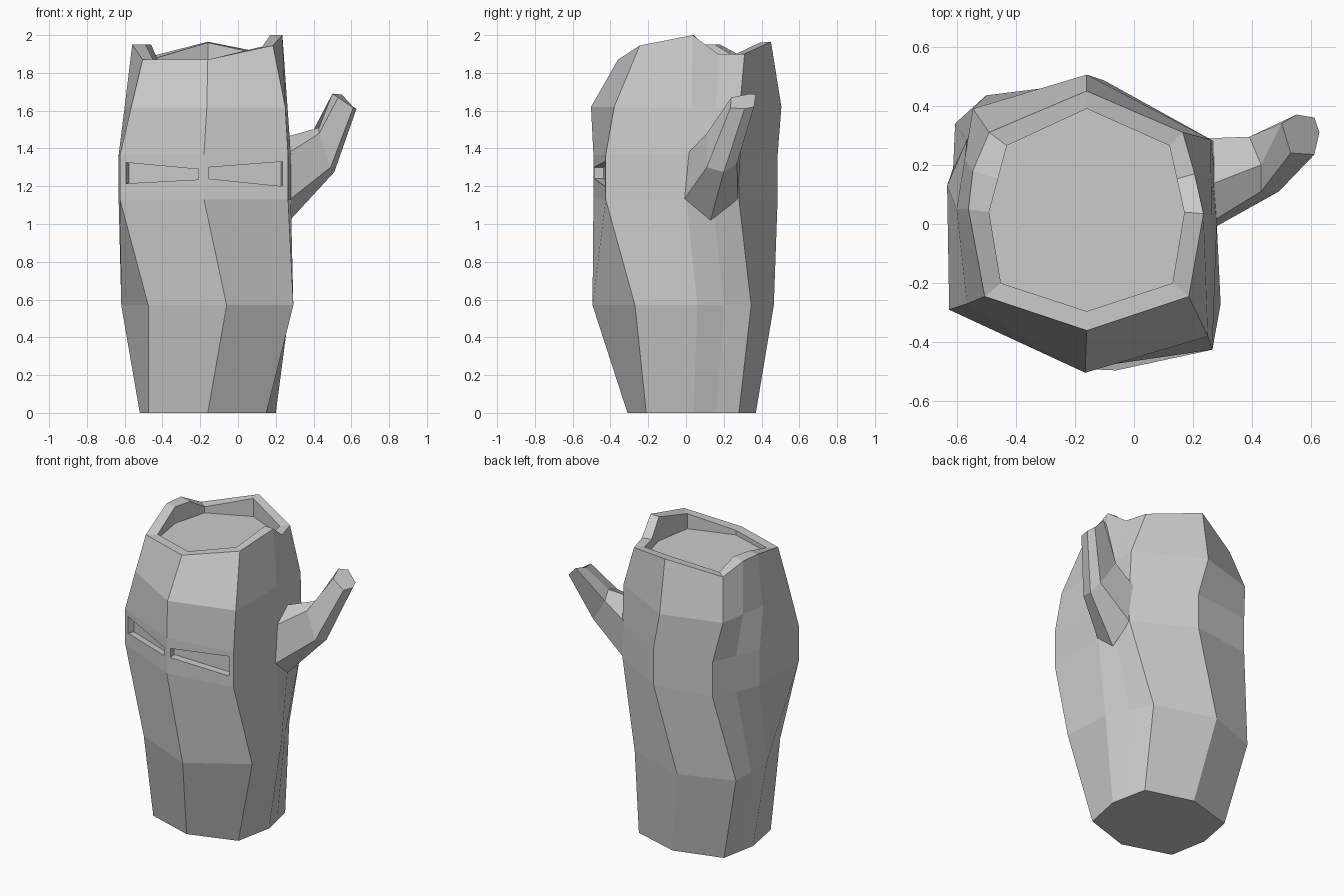
import bpy, bmesh
from mathutils import Vector

cube = bpy.data.objects.get("Cube")
if cube:
    bpy.data.objects.remove(cube, do_unlink=True)

grey = bpy.data.materials.new("plain grey")
grey.use_nodes = True
GREY = (0.6, 0.6, 0.6, 1)
grey.diffuse_color = GREY
grey.node_tree.nodes["Principled BSDF"].inputs["Base Color"].default_value = GREY


def finish(bm, name):
    bmesh.ops.recalc_face_normals(bm, faces=bm.faces)
    mesh = bpy.data.meshes.new(name)
    bm.to_mesh(mesh)
    bm.free()
    mesh.materials.append(grey)
    obj = bpy.data.objects.new(name, mesh)
    bpy.context.collection.objects.link(obj)
    return obj


def loft(bm, rings):
    """Skin a list of equal-length point rings, returning the vertex rings."""
    rows = [[bm.verts.new(p) for p in ring] for ring in rings]
    for a, b in zip(rows, rows[1:]):
        n = len(a)
        for i in range(n):
            bm.faces.new((a[i], a[(i + 1) % n], b[(i + 1) % n], b[i]))
    return rows


def with_middles(points):
    """Add a point halfway along the rear part of each flank."""
    f, fr, r, br, b, bl, l, fl = [Vector(p) for p in points]
    return [f, fr, r, (r + br) / 2, br, b, bl, (l + bl) / 2, l, fl]


def level(z, *xy):
    return with_middles([(x, y, z) for x, y in xy])


def cut_slit(bm, low, high, i, x0, x1, z0, z1, depth):
    """Replace trunk panel i with a frame around a sunken tapered slit."""
    j = (i + 1) % len(low)
    outer = [low[i], low[j], high[j], high[i]]
    bm.faces.remove(next(f for f in outer[0].link_faces if set(f.verts) == set(outer)))
    a, b = low[i].co, low[j].co
    inward = (b - a).cross(Vector((0, 0, 1))).normalized() * -depth

    def at(x, z):
        p = a.lerp(b, (x - a.x) / (b.x - a.x))
        return Vector((p.x, p.y, z))
    edge = [at(x0, z0[0]), at(x1, z1[0]), at(x1, z1[1]), at(x0, z0[1])]
    inner = [bm.verts.new(p) for p in edge]
    floor = [bm.verts.new(p + inward) for p in edge]
    for p, q in ((outer, inner), (inner, floor)):
        for k in range(4):
            m = (k + 1) % 4
            bm.faces.new((p[k], p[m], q[m], q[k]))
    bm.faces.new(floor)


# Trunk: twisted eight-sided levels, listed counter-clockwise from the front
BELLY = ((-.18, -.49), (.265, -.425), (.28, 0), (.27, .28),
         (-.1, .485), (-.5, .435), (-.632, .13), (-.625, -.29))
rim = with_middles([(-.16, -.36, 1.87), (.185, -.245, 1.945), (.235, .035, 2),
                    (.165, .31, 1.9), (-.16, .45, 1.965), (-.49, .31, 1.88),
                    (-.56, .05, 1.95), (-.505, -.245, 1.87)])
rim[3] = Vector((.205, .17, 1.9))
rim[7] = Vector((-.545, .18, 1.95))
lip = with_middles([(-.16, -.295, 1.87), (.13, -.2, 1.94), (.17, .04, 2),
                    (.12, .265, 1.9), (-.16, .39, 1.96), (-.43, .265, 1.88),
                    (-.49, .04, 1.95), (-.45, -.2, 1.87)])
lip[3].z, lip[7].z = 1.9, 1.95
floor = [Vector((p.x, p.y, 1.84)) for p in lip]

bm = bmesh.new()
rows = loft(bm, [
    level(0, (-.16, -.31), (.15, -.21), (.2, .04), (.15, .28),
          (-.16, .37), (-.475, .28), (-.52, .04), (-.475, -.21)),
    level(.57, (-.06, -.495), (.293, -.27), (.275, .06), (.135, .345),
          (-.26, .465), (-.605, .34), (-.618, .04), (-.475, -.31)),
    level(1.13, *BELLY),
    level(1.365, *BELLY),
    level(1.62, (-.165, -.503), (.25, -.38), (.262, .03), (.26, .285),
          (-.16, .505), (-.545, .39), (-.6, .05), (-.565, -.27)),
    rim, lip, floor])
bm.faces.new(rows[0])
bm.faces.new(rows[-1])

# Eye slits on the two front panels
cut_slit(bm, rows[2], rows[3], 0, -.155, .235, (1.24, 1.30), (1.20, 1.33), .05)
cut_slit(bm, rows[2], rows[3], 9, -.593, -.21, (1.215, 1.325), (1.235, 1.29), .04)
finish(bm, "hollow_trunk")

# Branch: bent six-sided limb on the left flank
bm = bmesh.new()
rows = loft(bm, [
    [(.25, 0, 1.365), (.275, -.01, 1.13), (.275, .13, 1.02),
     (.265, .275, 1.13), (.25, .29, 1.38), (.25, .13, 1.46)],
    [(.43, .11, 1.48), (.49, .11, 1.30), (.51, .2, 1.275),
     (.49, .27, 1.32), (.39, .295, 1.48), (.43, .2, 1.51)],
    [(.53, .24, 1.67), (.61, .235, 1.615), (.627, .31, 1.61),
     (.61, .36, 1.62), (.55, .37, 1.685), (.50, .34, 1.69)]])
bm.faces.new(rows[0])
bm.faces.new(rows[-1])
finish(bm, "side_branch")
